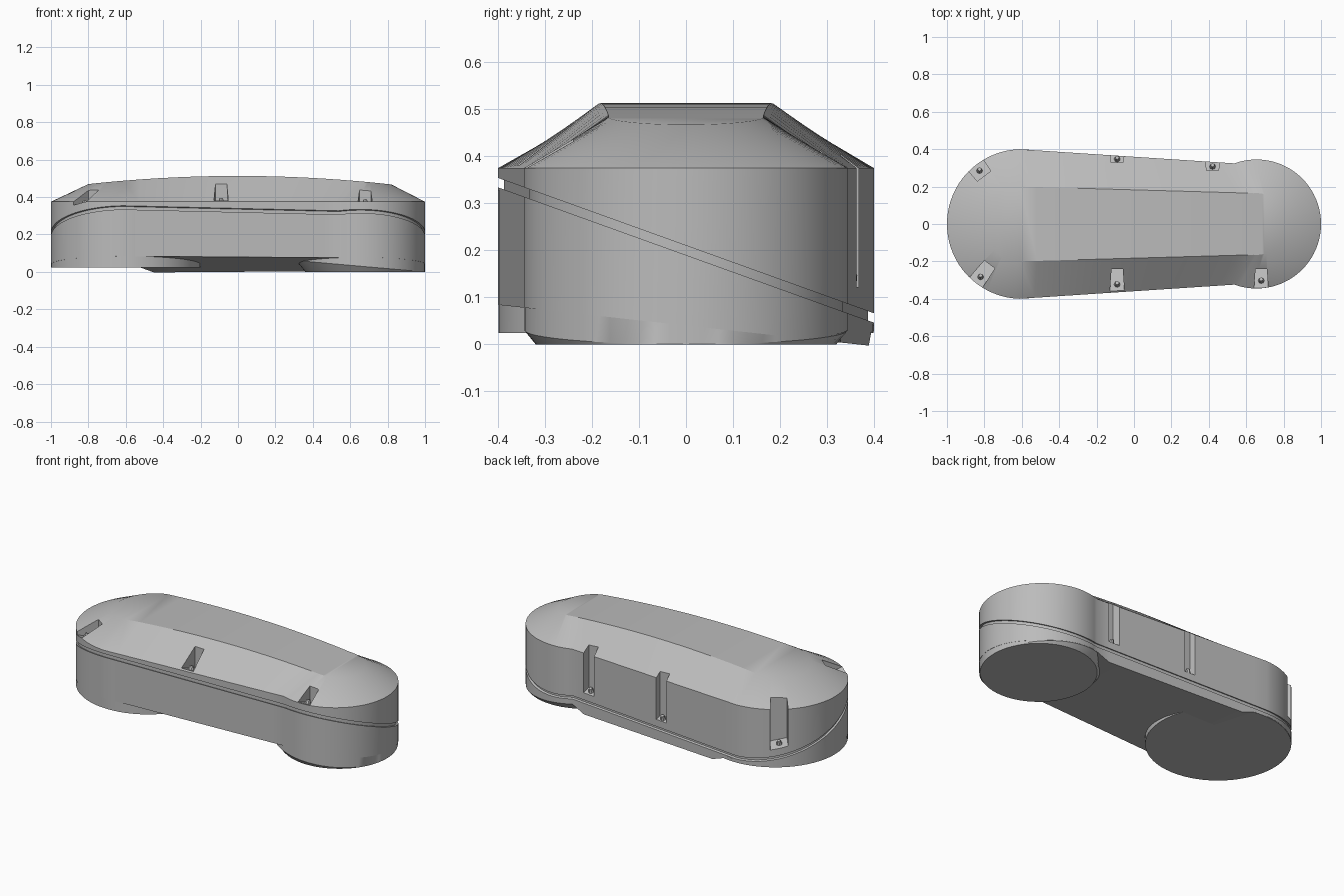
import bpy, bmesh
from math import sin, cos, radians, pi, atan2
from mathutils import Vector

cube = bpy.data.objects.get("Cube")
if cube:
    bpy.data.objects.remove(cube, do_unlink=True)

grey = bpy.data.materials.new("plain grey")
grey.use_nodes = True
COLOUR = (0.5, 0.5, 0.5, 1)
grey.diffuse_color = COLOUR
grey.node_tree.nodes["Principled BSDF"].inputs["Base Color"].default_value = COLOUR

LEFT, RIGHT = -0.6, 0.655          # centres of the two round ends
ARC, SIDE = 24, 14                 # half-arc and side subdivisions


def seam(y):                       # tilted parting plane
    return 0.2 - 0.36 * y


def rim(x):                        # sloping lower edge of the small drum
    return 0.088 * (1 - x)


def under(x, y):                   # underside of the housing
    z = 0.04 - 0.11 * y
    if x < -0.45:
        return max(z, 0.027)
    if x > 0.53:
        return max(z, rim(x) + 0.002)
    return z


def half_outline(rl, rr, turn):
    """Rear half of the pulley-shaped outline, from the -x tip to the +x tip."""
    pts = []
    for i in range(ARC + 1):
        a = radians(180 - 88 * i / ARC)
        pts.append(Vector((LEFT + rl * cos(a), rl * sin(a))))
    end = Vector((RIGHT + rr * cos(radians(turn)), rr * sin(radians(turn))))
    start = pts[-1].copy()
    pts += [start.lerp(end, i / SIDE) for i in range(1, SIDE)]
    for i in range(ARC + 1):
        a = radians(turn * (1 - i / ARC))
        pts.append(Vector((RIGHT + rr * cos(a), rr * sin(a))))
    return pts


def ring(rl, rr, turn, height):
    half = half_outline(rl, rr, turn)
    full = half + [Vector((p.x, -p.y)) for p in reversed(half[1:-1])]
    return [(p.x, p.y, height(p.x, p.y)) for p in full]


def circle(cx, r, height, n=64):
    pts = [(cx + r * cos(2 * pi * i / n), r * sin(2 * pi * i / n)) for i in range(n)]
    return [(x, y, height(x, y)) for x, y in pts]


def strip_cap(bm, loop):
    """Close a mirrored loop with strips across the centre line."""
    n = len(loop)
    for i in range(n // 2):
        quad = [loop[i], loop[i + 1], loop[(n - i - 1) % n], loop[(n - i) % n]]
        bm.faces.new(list(dict.fromkeys(quad)))


def finish(name, bm):
    bmesh.ops.recalc_face_normals(bm, faces=bm.faces)
    mesh = bpy.data.meshes.new(name)
    bm.to_mesh(mesh)
    bm.free()
    mesh.materials.append(grey)
    obj = bpy.data.objects.new(name, mesh)
    bpy.context.collection.objects.link(obj)
    return obj


def select(obj):
    bpy.ops.object.select_all(action='DESELECT')
    obj.select_set(True)
    bpy.context.view_layer.objects.active = obj


def loft(name, rings):
    bm = bmesh.new()
    loops = [[bm.verts.new(p) for p in r] for r in rings]
    for a, b in zip(loops, loops[1:]):
        for i in range(len(a)):
            j = (i + 1) % len(a)
            bm.faces.new((a[i], a[j], b[j], b[i]))
    strip_cap(bm, loops[0])
    strip_cap(bm, loops[-1])
    return finish(name, bm)


# Housing with parting groove and arched, bevelled lid
outer, inner = (0.4, 0.345, 110), (0.388, 0.333, 110)
housing = loft("housing", [
    ring(*outer, under),
    ring(*outer, lambda x, y: seam(y) - 0.01),
    ring(*inner, lambda x, y: seam(y) - 0.01),
    ring(*inner, lambda x, y: seam(y) + 0.01),
    ring(*outer, lambda x, y: seam(y) + 0.01),
    ring(*outer, lambda x, y: 0.375),
    ring(0.2, 0.165, 95, lambda x, y: 0.513 - 0.068 * x * x),
])

# Bolt pockets: outer point, inward depth, half widths
POCKETS = [
    ((-0.09, -0.37), (0, -1), 0.13, 0.03, 0.045),
    ((0.68, -0.35), (0, -1), 0.11, 0.03, 0.045),
    ((-0.85, -0.32), (-0.6, -0.8), 0.13, 0.035, 0.05),
    ((-0.85, 0.32), (-0.6, 0.8), 0.08, 0.045, 0.055),
    ((-0.09, 0.37), (0, 1), 0.04, 0.032, 0.045),
    ((0.42, 0.335), (0, 1), 0.05, 0.032, 0.045),
]


def floor(y):
    return seam(y) + 0.053


bm = bmesh.new()
for at, out, depth, wi, wo in POCKETS:
    at, out = Vector(at), Vector(out)
    across = Vector((-out.y, out.x))
    plan = [at - out * depth - across * wi, at - out * depth + across * wi,
            at + out * 0.08 + across * wo, at + out * 0.08 - across * wo]
    low = [bm.verts.new((p.x, p.y, floor(p.y))) for p in plan]
    high = [bm.verts.new((p.x, p.y, 0.7)) for p in plan]
    bm.faces.new(low)
    bm.faces.new(high)
    for i in range(4):
        j = (i + 1) % 4
        bm.faces.new((low[i], low[j], high[j], high[i]))
cutter = finish("pocket_cutter", bm)
cutter.hide_render = True
cut = housing.modifiers.new("pockets", 'BOOLEAN')
cut.operation, cut.solver, cut.object = 'DIFFERENCE', 'EXACT', cutter
select(housing)
bpy.ops.object.modifier_apply(modifier=cut.name)
bpy.data.objects.remove(cutter, do_unlink=True)

# Round drums under both ends
large_drum = loft("large_drum", [
    circle(LEFT, 0.399, lambda x, y: 0.024),
    circle(LEFT, 0.399, lambda x, y: seam(y) - 0.015),
])
small_drum = loft("small_drum", [
    circle(0.68, 0.32, lambda x, y: 0),
    circle(RIGHT, 0.344, lambda x, y: rim(x)),
    circle(RIGHT, 0.344, lambda x, y: seam(y) - 0.015),
])

for part in (housing, large_drum, small_drum):
    select(part)
    bpy.ops.object.shade_smooth_by_angle(angle=radians(30))

# Bolt heads on the pocket floors
for k, (at, out, depth, wi, wo) in enumerate(POCKETS):
    p = Vector(at) - Vector(out) * min(depth * 0.5, 0.05)
    bpy.ops.mesh.primitive_cone_add(vertices=8, radius1=0.018, radius2=0.01, depth=0.03,
                                    location=(p.x, p.y, floor(p.y) + 0.01),
                                    rotation=(-atan2(0.36, 1), 0, 0))
    bolt = bpy.context.object
    bolt.name = f"bolt_{k + 1}"
    bolt.data.materials.append(grey)
